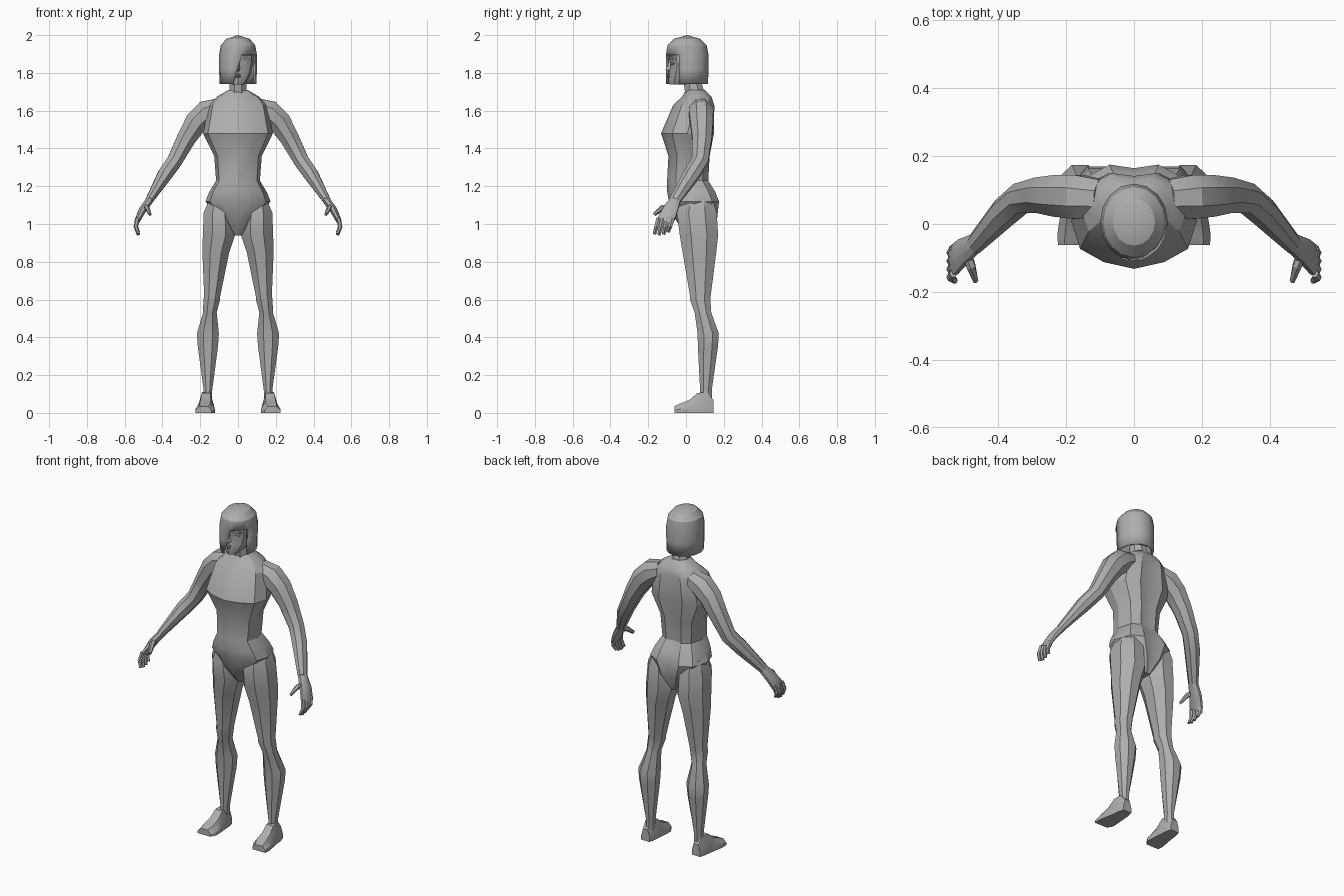
import bpy, bmesh, math
from mathutils import Vector

old = bpy.data.objects.get("Cube")
if old:
    bpy.data.objects.remove(old)

GREY = (0.42, 0.42, 0.42, 1)
clay = bpy.data.materials.new("clay grey")
clay.use_nodes = True
clay.diffuse_color = GREY
clay.node_tree.nodes["Principled BSDF"].inputs["Base Color"].default_value = GREY


def finish(name, bm, mirror=False, angle=28):
    """Turn a bmesh into a shaded object, optionally mirrored across x."""
    bmesh.ops.recalc_face_normals(bm, faces=bm.faces)
    mesh = bpy.data.meshes.new(name)
    bm.to_mesh(mesh)
    bm.free()
    mesh.materials.append(clay)
    ob = bpy.data.objects.new(name, mesh)
    bpy.context.collection.objects.link(ob)
    if mirror:
        ob.modifiers.new("mirror", 'MIRROR').use_clip = False
    bpy.ops.object.select_all(action='DESELECT')
    ob.select_set(True)
    bpy.context.view_layer.objects.active = ob
    bpy.ops.object.shade_smooth_by_angle(angle=math.radians(angle))
    return ob


def skin(name, rings, mirror=False, angle=28):
    """Bridge a list of point rings and cap both ends."""
    bm = bmesh.new()
    loops = [[bm.verts.new(p) for p in ring] for ring in rings]
    n = len(loops[0])
    for a, b in zip(loops, loops[1:]):
        for i in range(n):
            j = (i + 1) % n
            bm.faces.new((a[i], a[j], b[j], b[i]))
    bm.faces.new(loops[0])
    bm.faces.new(loops[-1])
    return finish(name, bm, mirror, angle)


def polygon(n, turn=0.0):
    return [(math.sin(math.tau * (i + turn) / n), -math.cos(math.tau * (i + turn) / n)) for i in range(n)]


def stack(name, section, levels, mirror=False):
    """Loft a section upward through (z, x0, x1, y0, y1) boxes."""
    rings = []
    for z, x0, x1, y0, y1 in levels:
        rings.append([((x0 + x1) / 2 + u * (x1 - x0) / 2,
                       (y0 + y1) / 2 + v * (y1 - y0) / 2, z) for u, v in section])
    return skin(name, rings, mirror)


def limb(name, path, n=8, mirror=True):
    """Loft along points given as (x, y, z, thickness, depth)."""
    pts = [Vector(p[:3]) for p in path]
    rings = []
    for i, p in enumerate(path):
        t = (pts[min(i + 1, len(pts) - 1)] - pts[max(i - 1, 0)]).normalized()
        v = Vector((0, 1, 0))
        v = (v - t * v.dot(t)).normalized()
        u = v.cross(t)
        rings.append([pts[i] + u * p[3] * a + v * p[4] * b for a, b in polygon(n, 0.5)])
    return skin(name, rings, mirror)


# Torso: pointed chest in front, flat back
half = [(0, -1), (.48, -.86), (.86, -.58), (1, 0), (.82, .72), (.42, 1), (0, .92)]
trunk = half + [(-x, y) for x, y in half[-2:0:-1]]
stack("torso", trunk, [(z, -w, w, f, b) for z, w, f, b in [
    (.94, .025, 0, .12), (1.03, .11, -.06, .165), (1.12, .172, -.09, .175),
    (1.17, .152, -.1, .155), (1.23, .116, -.1, .118), (1.36, .126, -.093, .125),
    (1.48, .185, -.132, .148), (1.63, .155, -.068, .15), (1.675, .11, -.02, .135),
    (1.71, .05, 0, .1)]])

# Neck
stack("neck", polygon(8, .5), [(1.64, -.06, .06, 0, .125), (1.7, -.05, .05, -.01, .1),
                              (1.79, -.047, .047, -.02, .075)])

# Legs
stack("leg", [(x * 1.06, y * 1.06) for x, y in polygon(8, .5)], [
    (1.14, .05, .15, -.02, .14), (1.06, .02, .183, -.05, .165), (.94, .014, .188, -.035, .172),
    (.85, .045, .19, -.02, .162), (.62, .093, .18, .02, .132), (.6, .094, .184, .02, .13),
    (.53, .112, .186, .045, .135), (.42, .1, .219, .06, .175), (.35, .105, .214, .062, .17),
    (.12, .136, .182, .074, .137), (.05, .136, .185, .07, .137)], mirror=True)

# Feet: lofted from heel to toe with a narrower instep
rings = []
for y, x0, x1, h in [(.145, .14, .195, .07), (.11, .132, .205, .11), (.06, .128, .21, .105),
                     (.02, .125, .218, .07), (-.03, .122, .226, .05), (-.062, .14, .224, .035)]:
    inset = (x1 - x0) * .22
    rings.append([(x0, y, 0), (x1, y, 0), (x1, y, h * .4), (x1 - inset, y, h),
                  (x0 + inset, y, h), (x0, y, h * .4)])
skin("foot", rings, mirror=True)

# Arms
limb("arm", [(.1, .075, 1.62, .05, .06), (.165, .08, 1.592, .07, .07), (.22, .083, 1.54, .066, .066),
             (.275, .085, 1.45, .054, .056), (.335, .075, 1.335, .044, .048),
             (.385, .032, 1.265, .042, .046), (.47, -.06, 1.125, .022, .032)])

# Hands with curled fingers and thumb
limb("palm", [(.465, -.055, 1.13, .022, .03), (.505, -.082, 1.075, .021, .042),
              (.532, -.108, 1.02, .015, .048), (.535, -.112, 1.01, .012, .044)])
for i, finger in enumerate(("little", "ring", "middle", "index")):
    y = -.073 - i * .024
    drop = (.016, .004, 0, .006)[i]
    limb(finger + "_finger", [(.532, y, 1.03, .012, .013), (.541, y - .012, .985, .012, .013),
                              (.527, y - .022, .942 + drop, .008, .01)], n=6)
limb("thumb", [(.495, -.075, 1.095, .016, .014), (.48, -.125, 1.085, .014, .016),
               (.466, -.168, 1.05, .008, .01)], n=6)

# Head: jaw, cheeks and skull under the hair
stack("head", trunk, [(z, -w, w, f, b) for z, w, f, b in [
    (1.738, .03, -.088, .01), (1.76, .05, -.093, .06), (1.8, .07, -.09, .085),
    (1.85, .08, -.083, .095), (1.87, .082, -.09, .1), (1.92, .082, -.09, .1), (1.96, .06, -.06, .075)]])

# Nose, mouth and eyes
skin("nose", [[(-w, -.07, z), (0, f, z), (w, -.07, z)] for z, w, f in
              [(1.805, .018, -.088), (1.815, .018, -.109), (1.87, .009, -.092)]])
skin("lips", [[(-w, -.08, z), (0, f, z), (w, -.08, z)] for z, w, f in
              [(1.773, .012, -.092), (1.78, .024, -.1), (1.786, .026, -.094),
               (1.791, .022, -.101), (1.798, .01, -.092)]])
skin("eye", [[(.02, y - .002, 1.85), (.036, y, 1.843), (.054, y + .012, 1.85), (.036, y, 1.858)]
             for y in (-.07, -.079)], mirror=True)
skin("brow", [[(.012, y, 1.87), (.04, y, 1.876), (.062, y + .018, 1.868),
               (.062, y + .018, 1.878), (.04, y, 1.887), (.012, y, 1.88)]
              for y in (-.07, -.09)], mirror=True)

# Hair: bobbed dome, open over the left of the face, with a slanted front edge
bm = bmesh.new()
loops = [[bm.verts.new((u * r, .006 + v * r * 1.13, z)) for u, v in polygon(16)]
         for z, r in [(1.742, .098), (1.82, .1), (1.895, .1), (1.945, .092), (1.98, .062)]]
crown = bm.verts.new((0, .006, 2))
for k, (a, b) in enumerate(zip(loops, loops[1:])):
    for i in range(16):
        if k < 2 and i < 3:
            continue
        j = (i + 1) % 16
        bm.faces.new((a[i], a[j], b[j], b[i]))
for i in range(16):
    bm.faces.new((loops[-1][i], loops[-1][(i + 1) % 16], crown))
loops[0][0].co.x -= .03
loops[1][0].co.x -= .005
loops[2][0].co.x += .02
bmesh.ops.delete(bm, geom=[v for v in bm.verts if not v.link_faces], context='VERTS')
hair = finish("hair", bm)
shell = hair.modifiers.new("thickness", 'SOLIDIFY')
shell.thickness = .012
shell.offset = -1
